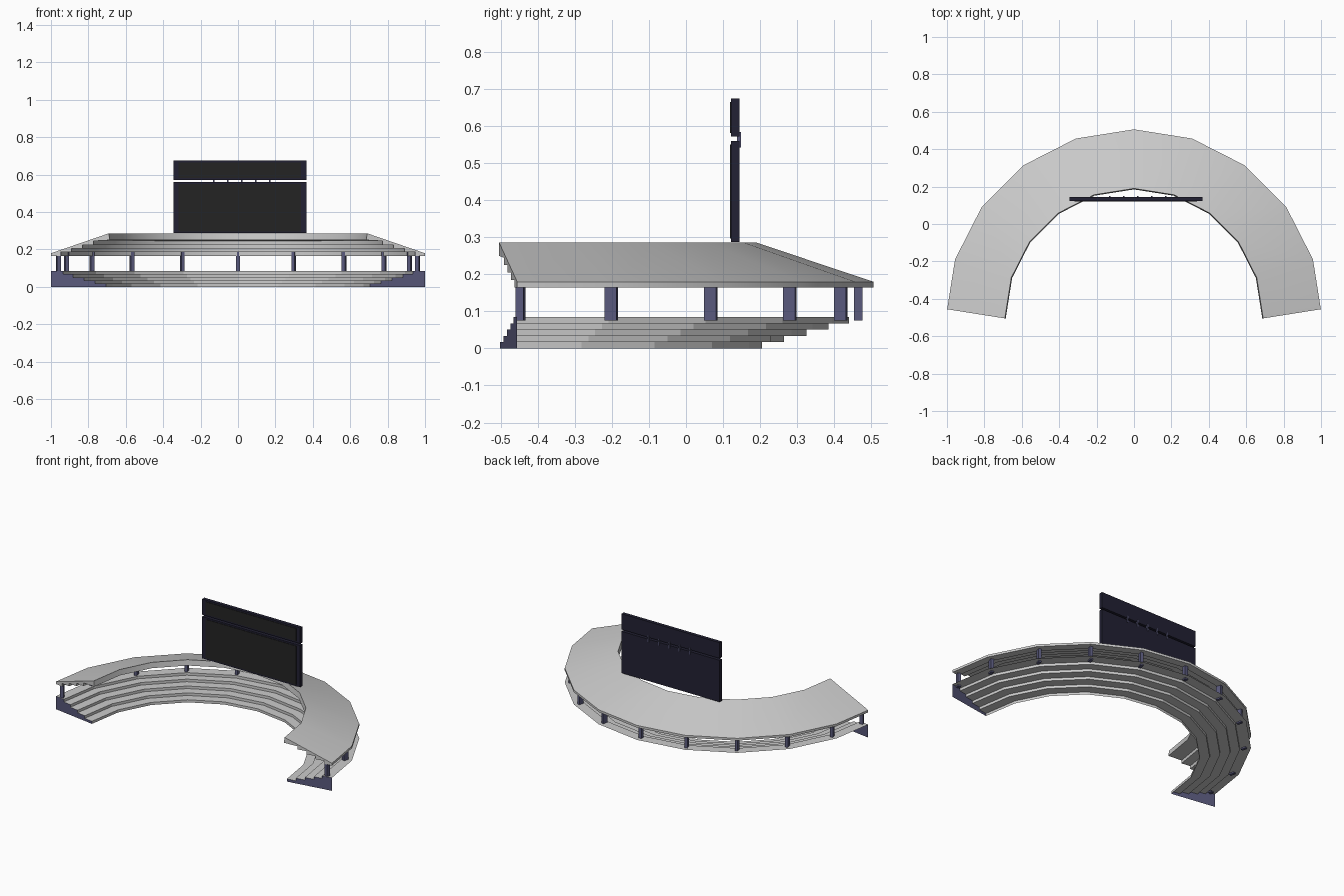
import bpy, bmesh, math
from mathutils import Matrix

if "Cube" in bpy.data.objects:
    bpy.data.objects.remove(bpy.data.objects["Cube"])

CY, SEG, PATH_R = -0.50, 10, 0.72   # arc centre, facets, path radius


def mat(name, c):
    m = bpy.data.materials.new(name)
    m.diffuse_color = (*c, 1)
    m.use_nodes = True
    m.node_tree.nodes["Principled BSDF"].inputs["Base Color"].default_value = m.diffuse_color
    return m


GREY = mat("light_grey", (0.60, 0.60, 0.60))
BLUE = mat("slate_blue", (0.10, 0.10, 0.20))
NAVY = mat("dark_navy", (0.016, 0.015, 0.033))
BLACK = mat("screen_black", (0.017, 0.017, 0.017))


def arc_point(r, k):
    """Point on the half ring; the two ends are square to the last facet."""
    if k in (0, SEG):
        s = 1 if k else -1
        t = math.radians(9)
        d = (r - PATH_R) * math.cos(t)
        return s * (PATH_R + d * math.cos(t)), CY + d * math.sin(t)
    a = math.radians(-90 + 18 * k)
    return r * math.sin(a), CY + r * math.cos(a)


def finish(bm, name, m):
    me = bpy.data.meshes.new(name)
    bm.to_mesh(me)
    bm.free()
    me.materials.append(m)
    o = bpy.data.objects.new(name, me)
    bpy.context.collection.objects.link(o)
    return o


def sweep(name, prof, m, closed=False):
    bm = bmesh.new()
    rows = [[bm.verts.new((*arc_point(r, k), z)) for r, z in prof]
            for k in range(SEG + 1)]
    n = len(prof)
    for a, b in zip(rows, rows[1:]):
        for j in range(n if closed else n - 1):
            i = (j + 1) % n
            bm.faces.new((a[j], b[j], b[i], a[i]))
    if closed:
        bm.faces.new(rows[0])
        bm.faces.new(rows[-1][::-1])
        bmesh.ops.recalc_face_normals(bm, faces=bm.faces)
    return finish(bm, name, m)


def box(name, lo, hi, m, rot=0):
    bm = bmesh.new()
    c = [(a + b) / 2 for a, b in zip(lo, hi)]
    s = [b - a for a, b in zip(lo, hi)]
    bmesh.ops.create_cube(bm, size=1, matrix=Matrix.Translation(c)
                          @ Matrix.Rotation(rot, 4, 'Z') @ Matrix.Diagonal((*s, 1)))
    return finish(bm, name, m)


# Seating tiers: an open stepped sheet
H = 0.017
radii = [0.705, 0.765, 0.825, 0.885, 0.94, 1.006]
steps = []
for i in range(5):
    steps += [(radii[i], i * H), (radii[i], (i + 1) * H)]
steps.append((radii[5], 5 * H))
sweep("seating_tiers", steps, GREY)

# Blue stepped end walls
for k, side in ((0, "left"), (SEG, "right")):
    bm = bmesh.new()
    vs = [bm.verts.new((*arc_point(r, k), z)) for r, z in steps + [(1.006, 0)]]
    f = bm.faces.new(vs)
    f.normal_update()
    if f.normal.y > 0:
        f.normal_flip()
    finish(bm, side + "_end_wall", BLUE)

# Canopy: smooth sloping top, inner fascia, stepped underside
roof = [(0.69, 0.286), (1.006, 0.18), (1.006, 0.165), (0.955, 0.165)]
z = 0.165
for r in (0.955, 0.895, 0.835, 0.775):
    z += 0.02
    roof += [(r, z), (r - 0.06, z)] if r > 0.78 else [(r, z), (0.685, 0.25)]
canopy = sweep("canopy", roof, GREY, True)
bpy.context.view_layer.objects.active = canopy
canopy.select_set(True)
bpy.ops.object.shade_smooth_by_angle(angle=math.radians(30))

# Columns along the back rim
for k in range(SEG + 1):
    x, y = arc_point(0.965, k)
    s = (k > 5) - (k < 5)
    dx, dy = (0.009, 0.0165) if 0 < k < SEG and s else (0.011, 0.011)
    if k in (0, SEG):
        y += 0.015
    box("column", (x - dx, y - dy, 0.076), (x + dx, y + dy, 0.186), BLUE,
        -s * math.radians(15))

# Scoreboard: two framed panels with dark screens
X0, X1 = -0.345, 0.365
for name, z0, z1 in (("lower", 0.287, 0.56), ("upper", 0.572, 0.675)):
    box(name + "_board", (X0, 0.122, z0), (X1, 0.145, z1), NAVY)
    box(name + "_screen", (X0 + 0.028, 0.119, z0 + 0.01),
        (X1 - 0.028, 0.123, z1 - 0.01), BLACK)
# Brackets joining the panels
for i in range(5):
    x = -0.13 + i * 0.075
    box("bracket", (x - 0.004, 0.138, 0.542), (x + 0.004, 0.149, 0.585), BLUE)
